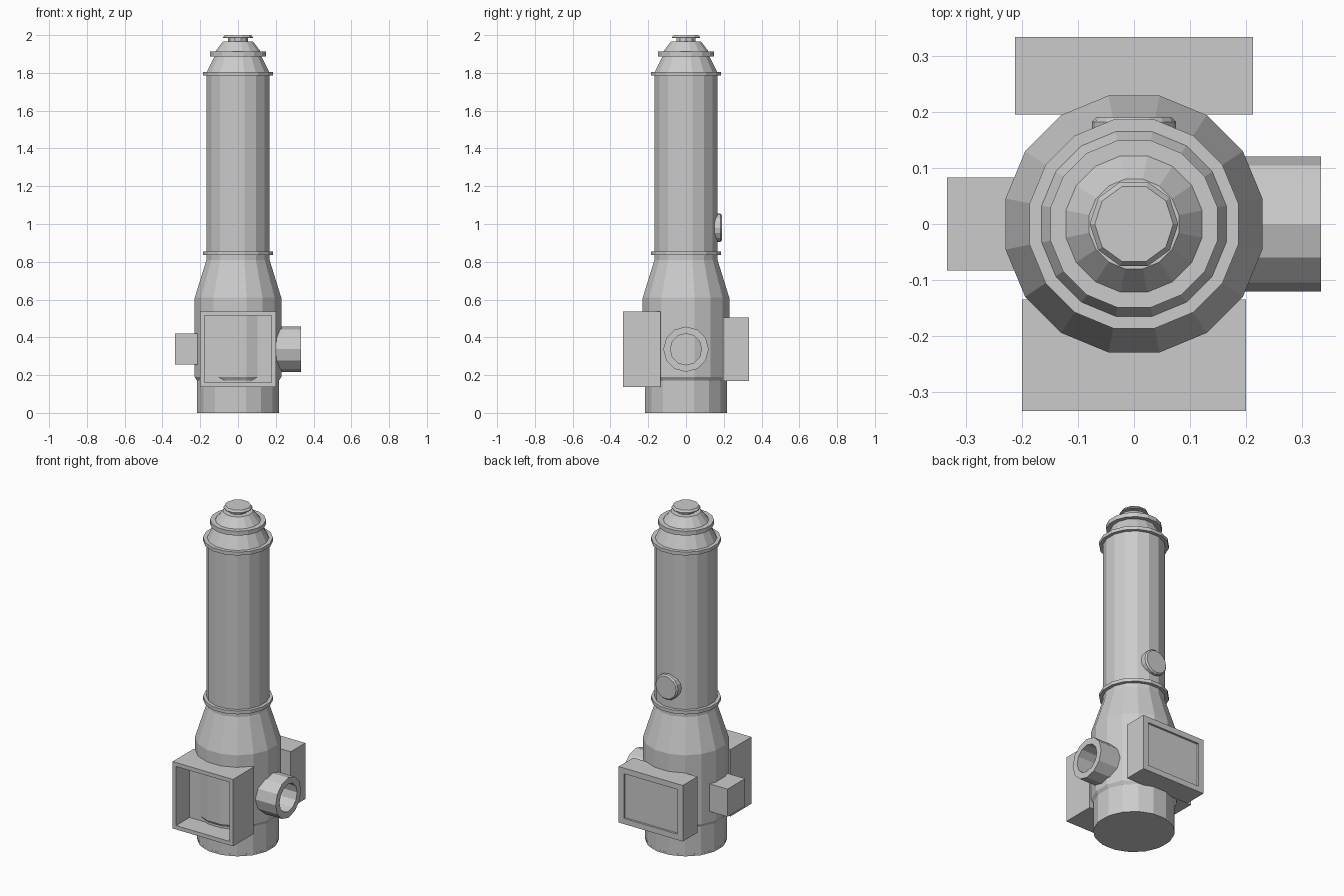
import bpy, bmesh, math
from mathutils import Matrix

if "Cube" in bpy.data.objects:
    bpy.data.objects.remove(bpy.data.objects["Cube"])

grey = bpy.data.materials.new("light grey")
grey.diffuse_color = (0.6, 0.6, 0.6, 1)
grey.use_nodes = True
grey.node_tree.nodes["Principled BSDF"].inputs["Base Color"].default_value = grey.diffuse_color


def finish(name, bm):
    bmesh.ops.recalc_face_normals(bm, faces=bm.faces)
    mesh = bpy.data.meshes.new(name)
    bm.to_mesh(mesh)
    bm.free()
    mesh.materials.append(grey)
    ob = bpy.data.objects.new(name, mesh)
    bpy.context.collection.objects.link(ob)
    return ob


def lathe(name, profile, sides=16, turn=0.5, matrix=None, flats=True):
    """Capped turned part from (radius, height) pairs; radius is to the flats."""
    bm = bmesh.new()
    k = 1 / math.cos(math.pi / sides) if flats else 1
    rings = []
    for r, z in profile:
        angles = [(i + turn) * 2 * math.pi / sides for i in range(sides)]
        rings.append([bm.verts.new((r * k * math.cos(a), r * k * math.sin(a), z)) for a in angles])
    for low, high in zip(rings, rings[1:]):
        for i in range(sides):
            j = (i + 1) % sides
            bm.faces.new((low[i], low[j], high[j], high[i]))
    bm.faces.new(rings[0])
    bm.faces.new(rings[-1])
    if matrix:
        bm.transform(matrix)
    return finish(name, bm)


def box(name, low, high, recess_side=0, margin=0.0, depth=0.0):
    """Box from two corners; the face towards recess_side along y gets a sunk panel."""
    bm = bmesh.new()
    size = [b - a for a, b in zip(low, high)]
    mid = [(a + b) / 2 for a, b in zip(low, high)]
    bmesh.ops.create_cube(bm, size=1, matrix=Matrix.Translation(mid) @ Matrix.Diagonal((*size, 1)))
    if recess_side:
        bm.normal_update()
        face = next(f for f in bm.faces if f.normal.y * recess_side > 0.9)
        bmesh.ops.inset_region(bm, faces=[face], thickness=margin)
        # sink the panel straight in, leaving square walls
        new = bmesh.ops.extrude_discrete_faces(bm, faces=[face])["faces"]
        bmesh.ops.translate(bm, verts=new[0].verts, vec=(0, -recess_side * depth, 0))
    return finish(name, bm)


# Main tower
lathe("base", [(0.217, 0), (0.217, 0.172), (0.229, 0.19), (0.229, 0.61), (0.167, 0.81),
               (0.167, 0.84)])
lathe("base_plate", [(0.218, 0), (0.218, 0.012)], sides=32)
lathe("tube", [(0.167, 0.84), (0.167, 1.80)])
for name, z in (("lower_flange", 0.835), ("upper_flange", 1.785)):
    lathe(name, [(0.186, z), (0.186, z + 0.02)])

# Stepped top
lathe("shoulder", [(0.167, 1.80), (0.123, 1.89)])
lathe("collar", [(0.149, 1.886), (0.149, 1.912)])
lathe("upper_cone", [(0.123, 1.91), (0.08, 1.965)])
lathe("neck", [(0.052, 1.96), (0.052, 1.988)], sides=10, turn=0, flats=False)
lathe("cap", [(0.079, 1.984), (0.079, 1.988), (0.07, 2.0)], sides=10, turn=0, flats=False)

# Boxes around the base
box("front_housing", (-0.2, -0.333, 0.138), (0.2, -0.135, 0.538), -1, 0.033, 0.128)
box("back_housing", (-0.212, 0.195, 0.17), (0.212, 0.333, 0.505), 1, 0.048, 0.012)
box("left_block", (-0.333, -0.083, 0.255), (-0.2, 0.083, 0.42))

# Hollow side pipe
along_x = Matrix.Translation((0, 0, 0.337)) @ Matrix.Rotation(math.pi / 2, 4, 'Y')
lathe("side_pipe", [(0.12, 0.19), (0.12, 0.333), (0.083, 0.333), (0.083, 0.2)],
      sides=12, turn=0, matrix=along_x, flats=False)

# Round button on the back of the tube
along_y = Matrix.Translation((0, 0, 0.98)) @ Matrix.Rotation(-math.pi / 2, 4, 'X')
lathe("back_button", [(0.075, 0.14), (0.075, 0.182), (0.067, 0.19)],
      sides=16, turn=0, matrix=along_y, flats=False)
